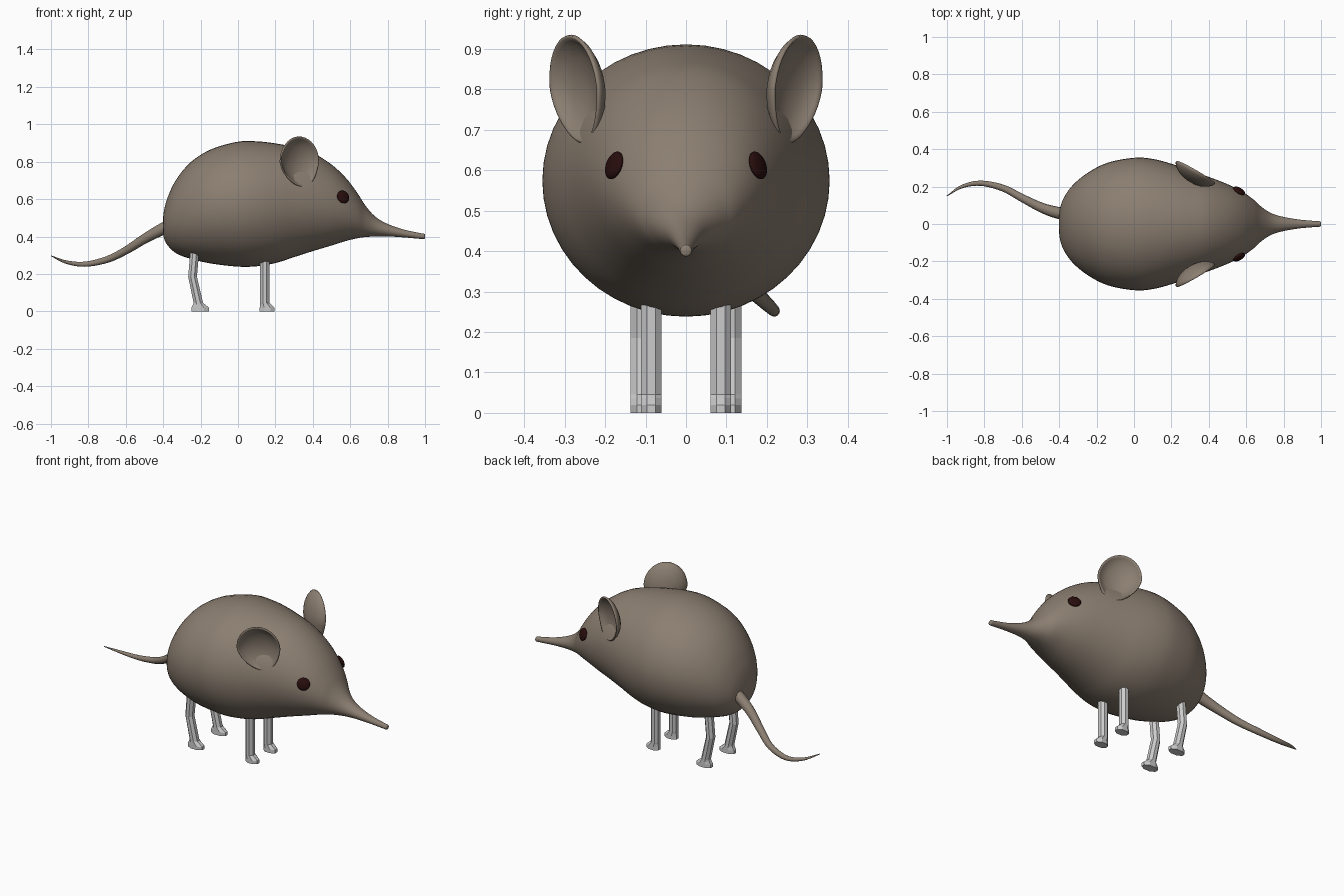
import bpy, bmesh, math
from mathutils import Vector, Matrix

cube = bpy.data.objects.get("Cube")
if cube:
    bpy.data.objects.remove(cube, do_unlink=True)


def material(name, rgb):
    m = bpy.data.materials.new(name)
    m.use_nodes = True
    m.diffuse_color = (*rgb, 1)
    m.node_tree.nodes["Principled BSDF"].inputs["Base Color"].default_value = (*rgb, 1)
    return m


FUR = material("taupe fur", (0.26, 0.21, 0.165))
GREY = material("light grey", (0.6, 0.6, 0.6))
DARK = material("dark eye", (0.022, 0.004, 0.004))


def finish(name, bm, mat, smooth=True):
    bmesh.ops.recalc_face_normals(bm, faces=bm.faces)
    mesh = bpy.data.meshes.new(name)
    bm.to_mesh(mesh)
    bm.free()
    mesh.materials.append(mat)
    for p in mesh.polygons:
        p.use_smooth = smooth
    ob = bpy.data.objects.new(name, mesh)
    bpy.context.collection.objects.link(ob)
    return ob


def loft(bm, rings):
    """Skin equal-length rings of points and cap both ends."""
    loops = [[bm.verts.new(p) for p in ring] for ring in rings]
    n = len(loops[0])
    for a, b in zip(loops, loops[1:]):
        for i in range(n):
            j = (i + 1) % n
            bm.faces.new((a[i], a[j], b[j], b[i]))
    bm.faces.new(loops[0][::-1])
    bm.faces.new(loops[-1])


def ellipse(centre, a, b, n, start=0.0):
    return [centre + a * math.cos(t) + b * math.sin(t)
            for t in (start + math.tau * i / n for i in range(n))]


def spline(points, steps):
    """Smooth curve through the given stations."""
    pts = [Vector(p) for p in points]
    pts = [2 * pts[0] - pts[1]] + pts + [2 * pts[-1] - pts[-2]]
    out = []
    for k in range(1, len(pts) - 2):
        p, q, r, s = pts[k - 1:k + 3]
        for i in range(steps):
            t = i / steps
            out.append(q + (r - p) * (t / 2) + (2 * p - 5 * q + 4 * r - s) * (t * t / 2)
                       + (3 * q - p - 3 * r + s) * (t ** 3 / 2))
    return out + [pts[-2]]


# Body, head and snout: x, underside, top, half width
stations = [
    (-.402, .44, .47, .015), (-.397, .395, .53, .075), (-.378, .355, .605, .135),
    (-.33, .31, .705, .205), (-.25, .28, .80, .272), (-.14, .255, .868, .328),
    (0, .239, .907, .354), (.1, .241, .909, .348), (.2, .258, .898, .322),
    (.3, .29, .878, .287), (.4, .322, .847, .252), (.5, .352, .785, .213),
    (.58, .377, .71, .172), (.64, .391, .63, .13), (.68, .397, .567, .093),
    (.73, .40, .51, .06), (.79, .401, .472, .04), (.88, .396, .439, .024),
    (.97, .388, .419, .016), (.995, .387, .415, .014), (1.0, .393, .409, .008)]
bm = bmesh.new()
loft(bm, [ellipse(Vector((x, 0, (lo + hi) / 2)), Vector((0, w, 0)),
                  Vector((0, 0, (hi - lo) / 2)), 48)
          for x, lo, hi, w in (tuple(v) for v in spline(stations, 4))])
finish("body", bm, FUR)

# Tail: x, y, z, radius
path = spline([(-.35, .05, .47, .033), (-.42, .063, .432, .031), (-.5, .09, .388, .026),
               (-.6, .14, .325, .021), (-.7, .192, .277, .018), (-.82, .218, .252, .014),
               (-.92, .2, .264, .009), (-1, .15, .297, .002)], 5)
centres = [Vector(p[:3]) for p in path]
rings = []
for i, c in enumerate(centres):
    along = (centres[min(i + 1, len(centres) - 1)] - centres[max(i - 1, 0)]).normalized()
    side = along.cross(Vector((0, 0, 1))).normalized()
    rings.append(ellipse(c, side * path[i][3], side.cross(along) * path[i][3], 14))
bm = bmesh.new()
loft(bm, rings)
finish("tail", bm, FUR)

# Cupped ears: rings run from the middle of the back, over the rim, into the cup
SHELL = [(.05, -.05), (.3, -.047), (.55, -.039), (.78, -.025), (.93, -.009), (1, .004),
         (.985, .011), (.94, .011), (.89, .004), (.8, -.008), (.6, -.022), (.3, -.033), (.05, -.036)]


def ear(name, s):
    across = Vector((.87, -.5 * s, 0))
    out = Vector((.5, .87 * s, 0))
    rings = []
    for r, depth in SHELL:
        ring = []
        for i in range(40):
            t = math.tau * i / 40
            u, v = r * math.cos(t), r * math.sin(t)
            low = max(0, -v)
            ring.append(Vector((.325, .268 * s, .80))
                        + across * (.12 * u * (1 - .15 * low) + .022 * low * low)
                        + out * depth + Vector((0, .012 * s * v, .135 * v)))
        rings.append(ring)
    bm = bmesh.new()
    loft(bm, rings)
    finish(name, bm, FUR)


# Flattened eyes lying on the sides of the head
def eye(name, s):
    bm = bmesh.new()
    turn = Vector((.46, .83 * s, .3)).to_track_quat('Z', 'Y').to_matrix().to_4x4()
    place = Matrix.Translation((.562, .178 * s, .612)) @ turn @ Matrix.Diagonal((.036, .036, .013, 1))
    bmesh.ops.create_uvsphere(bm, u_segments=16, v_segments=10, radius=1, matrix=place)
    finish(name, bm, DARK)


# Faceted legs with feet: centre x, z, half length
FRONT_LEG = [(.156, 0, .041), (.156, .02, .041), (.148, .037, .03), (.143, .045, .025), (.143, .33, .025)]
HIND_LEG = [(-.202, 0, .049), (-.202, .02, .049), (-.208, .036, .034), (-.212, .045, .026),
            (-.243, .185, .024), (-.226, .38, .025)]


def leg(name, y, sections):
    bm = bmesh.new()
    loft(bm, [ellipse(Vector((x, y, z)), Vector((r * 1.05, 0, 0)), Vector((0, .028, 0)), 8, math.pi / 8)
              for x, z, r in sections])
    finish(name, bm, GREY, smooth=False)


for side, s in (("near", -1), ("far", 1)):
    ear(side + "_ear", s)
    eye(side + "_eye", s)
    leg(side + "_front_leg", .086 * s, FRONT_LEG)
    leg(side + "_hind_leg", .111 * s, HIND_LEG)
